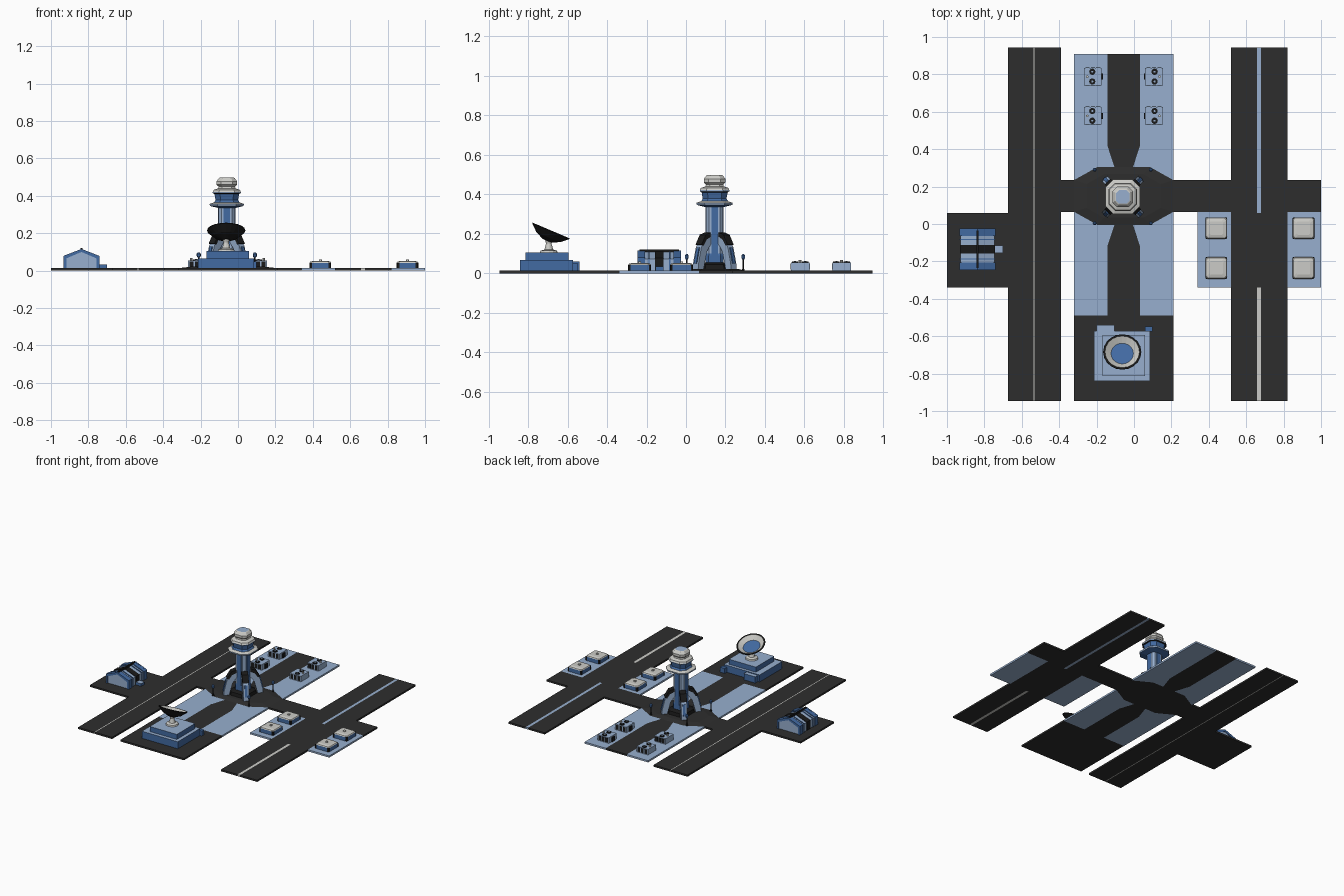
import bpy, bmesh, math
from mathutils import Matrix, Vector

if "Cube" in bpy.data.objects:
    bpy.data.objects.remove(bpy.data.objects["Cube"])


def material(name, rgb):
    m = bpy.data.materials.new(name)
    m.diffuse_color = (*rgb, 1)
    m.use_nodes = True
    m.node_tree.nodes["Principled BSDF"].inputs["Base Color"].default_value = m.diffuse_color
    return m


DARK = material("asphalt", (0.027, 0.027, 0.027))
BLACK = material("black", (0.010, 0.010, 0.010))
LIGHT = material("light_blue", (0.31, 0.43, 0.62))
BLUE = material("mid_blue", (0.055, 0.145, 0.36))
GREY = material("light_grey", (0.60, 0.60, 0.57))
T = 0.013                      # paving thickness
CX, CY = -0.055, 0.15          # tower centre


def shape(name, outline, profile, mats, matrix=None):
    """Loft an outline through (scale, z) rings; one material per band, last one for the top."""
    bm = bmesh.new()
    rings = [[bm.verts.new((x * s, y * s, z)) for x, y in outline] for s, z in profile]
    used = list(dict.fromkeys(mats))
    n = len(outline)
    for k in range(len(rings) - 1):
        for i in range(n):
            j = (i + 1) % n
            f = bm.faces.new((rings[k][i], rings[k][j], rings[k + 1][j], rings[k + 1][i]))
            f.material_index = used.index(mats[min(k, len(mats) - 1)])
    bm.faces.new(rings[0][::-1]).material_index = used.index(mats[0])
    bm.faces.new(rings[-1]).material_index = used.index(mats[-1])
    if matrix:
        bm.transform(matrix)
    bmesh.ops.recalc_face_normals(bm, faces=bm.faces)
    me = bpy.data.meshes.new(name)
    bm.to_mesh(me)
    bm.free()
    for m in used:
        me.materials.append(m)
    ob = bpy.data.objects.new(name, me)
    bpy.context.collection.objects.link(ob)
    return ob


def prism(name, pts, z0, z1, mat, matrix=None):
    return shape(name, pts, [(1, z0), (1, z1)], [mat], matrix)


def box(name, x0, x1, y0, y1, z0, z1, mat, top=None):
    return shape(name, [(x0, y0), (x1, y0), (x1, y1), (x0, y1)], [(1, z0), (1, z1)], [mat, top or mat])


def circle(n):
    return [(math.cos(2 * math.pi * i / n), math.sin(2 * math.pi * i / n)) for i in range(n)]


def octo(c):
    """Square of half width 1 with its corners cut back to c."""
    return [(1, -c), (1, c), (c, 1), (-c, 1), (-1, c), (-1, -c), (-c, -1), (c, -1)]


def at(x, y, z=0):
    return Matrix.Translation((x, y, z))


# Upright extrusion: profile (u, z) becomes x-z, extruded along y
UP = Matrix(((1, 0, 0, 0), (0, 0, 1, 0), (0, 1, 0, 0), (0, 0, 0, 1)))

# Left runway with its thin centre line, and hangar pad
box("left_runway_west", -0.674, -0.538, -0.945, 0.945, 0, T, DARK)
box("left_runway_east", -0.532, -0.39, -0.945, 0.945, 0, T, DARK)
box("left_runway_line", -0.538, -0.532, -0.945, 0.945, 0, T, GREY)
box("hangar_pad", -1, -0.674, -0.34, 0.06, 0, T, DARK)

# Right runway with two centre line segments
box("right_runway_west", 0.519, 0.658, -0.945, 0.945, 0, T, DARK)
box("right_runway_east", 0.678, 0.822, -0.945, 0.945, 0, T, DARK)
box("right_runway_middle", 0.658, 0.678, -0.34, 0.06, 0, T, DARK)
box("right_line_north", 0.658, 0.678, 0.06, 0.945, 0, T, LIGHT)
box("right_line_south", 0.658, 0.678, -0.945, -0.34, 0, T, GREY)

# Cross road, side pads and dish pad
box("cross_road_west", -0.39, -0.32, 0.065, 0.235, 0, T, DARK)
box("cross_road_east", 0.21, 0.519, 0.065, 0.235, 0, T, DARK)
box("cross_road_end", 0.822, 1, 0.065, 0.235, 0, T, DARK)
box("inner_store_pad", 0.34, 0.519, -0.34, 0.065, 0, T, LIGHT)
box("outer_store_pad", 0.822, 1, -0.34, 0.065, 0, T, LIGHT)
box("dish_pad", -0.32, 0.21, -0.945, -0.49, 0, T, DARK)

# Central strip: dark tapered road between light panels, north and south of the plaza
for side, sy, end in (("north", 1, 0.76), ("south", -1, 0.64)):
    road = [(-0.0875, end), (0.0875, end), (0.0875, 0.27), (0.05, 0.155), (-0.05, 0.155), (-0.0875, 0.27)]
    prism("road_" + side, [(x, y * sy) for x, y in road], 0, T, DARK, at(CX, CY))
    panel = [(0.265, end), (0.0875, end), (0.0875, 0.27), (0.05, 0.155), (0.14, 0.155), (0.265, 0.085)]
    for sx in (-1, 1):
        prism("panel_" + side, [(x * sx, y * sy) for x, y in panel], 0, T, LIGHT, at(CX, CY))

# Raised plaza
plaza = [(0.265, -0.085), (0.265, 0.085), (0.14, 0.155), (-0.14, 0.155),
         (-0.265, 0.085), (-0.265, -0.085), (-0.14, -0.155), (0.14, -0.155)]
shape("plaza", plaza, [(1, 0), (1, T), (0.75, 0.021)], [DARK], at(CX, CY))

# Tower: foot, shaft, stripes, head
TOWER = at(-0.06, 0.145)
shape("tower_foot", octo(0.6), [(0.08, 0.02), (0.075, 0.045), (0.05, 0.055)], [BLACK], TOWER)
shape("tower_shaft", octo(0.65), [(0.046, 0.045), (0.046, 0.09), (0.043, 0.1), (0.043, 0.345)],
      [BLUE, BLUE, LIGHT], TOWER)
for q in range(4):
    turn = TOWER @ Matrix.Rotation(q * math.pi / 2, 4, 'Z')
    prism("shaft_stripe", [(0.042, -0.017), (0.046, -0.017), (0.046, 0.017), (0.042, 0.017)],
          0.09, 0.345, BLUE, turn)
shape("tower_head", octo(0.55),
      [(0.045, 0.335), (0.09, 0.346), (0.092, 0.357), (0.068, 0.365), (0.06, 0.378), (0.066, 0.41),
       (0.075, 0.415), (0.075, 0.421), (0.07, 0.432), (0.046, 0.44), (0.044, 0.45), (0.055, 0.46),
       (0.055, 0.478), (0.042, 0.495), (0.036, 0.498)],
      [BLUE, LIGHT, GREY, BLUE, BLUE, BLACK, LIGHT, GREY, GREY, GREY, GREY, GREY, GREY, GREY, LIGHT], TOWER)

# Four diagonal buttress legs with dark caps and blue stripes
leg = [(0.1, 0.015), (0.138, 0.015), (0.135, 0.05), (0.115, 0.13), (0.08, 0.185), (0.045, 0.2),
       (0.045, 0.15), (0.075, 0.11)]
stripe = [(0.134, 0.05), (0.141, 0.05), (0.121, 0.13), (0.113, 0.13)]
cap = [(0.115, 0.145), (0.085, 0.195), (0.05, 0.207), (0.05, 0.185), (0.08, 0.17), (0.1, 0.14)]
for q in range(4):
    turn = TOWER @ Matrix.Rotation((q + 0.5) * math.pi / 2, 4, 'Z') @ UP
    prism("tower_leg", leg, -0.02, 0.02, LIGHT, turn)
    prism("leg_stripe", stripe, -0.009, 0.009, BLUE, turn)
    prism("leg_cap", cap, -0.022, 0.022, BLACK, turn)

# Lamps at the plaza corners
for sx in (-1, 1):
    for sy in (-1, 1):
        m = at(-0.06 + sx * 0.15, 0.147 + sy * 0.143)
        shape("lamp_post", circle(6), [(0.009, T), (0.004, 0.025), (0.004, 0.075)], [BLACK], m)
        shape("lamp_head", circle(6), [(0.006, 0.07), (0.011, 0.078), (0.011, 0.09), (0.005, 0.097)], [BLUE], m)

# Hangar: light shell, blue end frames, black middle band and ridge
HANGAR = at(-0.837, -0.135)


def gable(name, g, y0, y1, mat):
    pts = [(-0.09 - g, T), (0.09 + g, T), (0.09 + g, 0.073 + g), (0, 0.108 + g), (-0.09 - g, 0.073 + g)]
    prism(name, pts, y0, y1, mat, HANGAR @ UP)


gable("hangar_shell", 0, -0.105, 0.105, LIGHT)
gable("hangar_band", 0.003, -0.022, 0.022, BLACK)
for s in (-1, 1):
    for name, g, y0, y1, mat in (("hangar_end_frame", 0.006, 0.072, 0.1, BLUE),
                                 ("hangar_rib", 0.005, 0.05, 0.056, BLUE)):
        gable(name, g, min(s * y0, s * y1), max(s * y0, s * y1), mat)
    # arch trim around each gable end
    trim = [(-0.096, T), (-0.096, 0.079), (0, 0.116), (0.096, 0.079), (0.096, T),
            (0.08, T), (0.08, 0.066), (0, 0.1), (-0.08, 0.066), (-0.08, T)]
    prism("hangar_trim", trim, s * 0.1, s * 0.11, BLUE, HANGAR @ UP)
box("hangar_ridge", -0.842, -0.832, -0.235, -0.035, 0.108, 0.121, BLACK)
box("hangar_side_box", -0.745, -0.70, -0.155, -0.115, T, 0.033, BLUE, LIGHT)

# Storage blocks with pale bevelled tops and black corners
for x in (0.44, 0.906):
    for y in (-0.022, -0.235):
        m = at(x, y)
        shape("store_block", octo(0.8), [(0.058, T), (0.058, 0.042), (0.054, 0.048), (0.036, 0.053)],
              [BLUE, GREY], m)
        shape("store_vent", octo(0.8), [(0.008, 0.052), (0.008, 0.06)], [GREY], m)
        for sx in (-1, 1):
            for sy in (-1, 1):
                shape("store_corner", octo(0.6), [(0.009, T), (0.009, 0.042)], [BLACK],
                      at(x + sx * 0.049, y + sy * 0.049))

# Fan units: light block, black grilles, two roof fans, vent and road-side door
for x, s in ((-0.22, 1), (0.107, -1)):
    for y in (0.788, 0.578):
        box("fan_unit", x - 0.047, x + 0.047, y - 0.047, y + 0.047, T, 0.055, LIGHT)
        for e in (-1, 1):
            for k in (-0.029, 0, 0.029):
                box("unit_grille", x + k - 0.011, x + k + 0.011, y + e * 0.046, y + e * 0.049, 0.018, 0.05, BLACK)
            fan = at(x - s * 0.003, y + e * 0.026)
            shape("roof_fan", circle(10), [(0.017, 0.054), (0.017, 0.06)], [BLACK], fan)
            shape("fan_hub", circle(6), [(0.006, 0.059), (0.006, 0.062)], [LIGHT], fan)
        shape("roof_vent", circle(8), [(0.007, 0.054), (0.007, 0.067)], [GREY], at(x - s * 0.03, y))
        xs = sorted((x + s * 0.046, x + s * 0.054))
        box("unit_door", xs[0], xs[1], y - 0.016, y + 0.016, T, 0.046, BLACK)

# Dish station base
box("station_lower", -0.215, 0.085, -0.84, -0.572, T, 0.066, BLUE, LIGHT)
box("station_upper", -0.168, 0.058, -0.813, -0.594, 0.066, 0.104, BLUE, LIGHT)
box("station_porch", -0.2, -0.105, -0.575, -0.54, T, 0.06, BLUE, LIGHT)
box("station_box", 0.06, 0.1, -0.575, -0.548, T, 0.05, BLUE)

# Dish on its mount, tilted towards the back
shape("dish_mount", circle(12), [(0.045, 0.104), (0.042, 0.114), (0.022, 0.12), (0.014, 0.15), (0.02, 0.172)],
      [GREY], at(-0.063, -0.695))
shape("dish", circle(20), [(0.022, -0.052), (0.065, -0.033), (0.102, 0), (0.102, 0.004), (0.092, 0.004), (0.06, -0.02)],
      [BLACK, BLACK, BLACK, BLACK, GREY, BLUE],
      at(-0.063, -0.685, 0.213) @ Matrix.Rotation(math.radians(-23), 4, 'X'))
